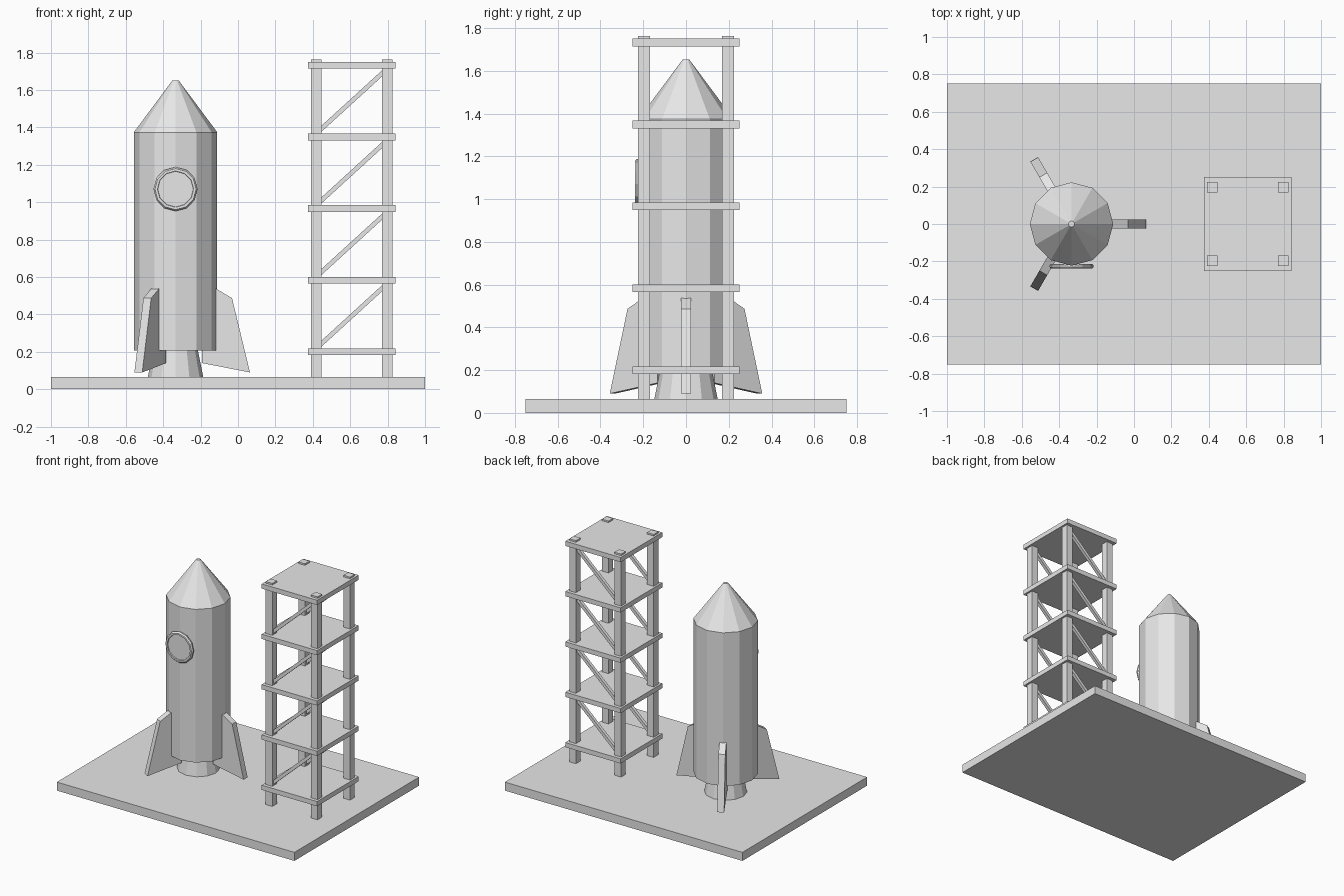
import bpy
import bmesh
import math
from mathutils import Matrix, Vector

cube = bpy.data.objects.get("Cube")
if cube:
    bpy.data.objects.remove(cube, do_unlink=True)

# One plain grey for the whole model
grey = bpy.data.materials.new("plain_grey")
grey.use_nodes = True
colour = (0.8, 0.8, 0.8, 1)
grey.diffuse_color = colour
grey.node_tree.nodes["Principled BSDF"].inputs["Base Color"].default_value = colour

ROCKET_X = -0.334
TOWER_X = 0.608
PAD_TOP = 0.065


def finish(name, bm, matrix=Matrix()):
    bmesh.ops.recalc_face_normals(bm, faces=bm.faces)
    mesh = bpy.data.meshes.new(name)
    bm.to_mesh(mesh)
    bm.free()
    mesh.materials.append(grey)
    obj = bpy.data.objects.new(name, mesh)
    obj.matrix_world = matrix
    bpy.context.collection.objects.link(obj)
    return obj


def box(name, centre, size, tilt=0):
    bm = bmesh.new()
    bmesh.ops.create_cube(bm, size=1)
    bmesh.ops.scale(bm, vec=size, verts=bm.verts)
    return finish(name, bm, Matrix.Translation(centre) @ Matrix.Rotation(tilt, 4, 'Y'))


def lathe(name, profile, matrix, sides=12):
    """Stack of flat-sided rings (radius, height), capped at both ends."""
    bm = bmesh.new()
    rings = []
    for r, h in profile:
        angles = [math.tau * i / sides for i in range(sides)]
        rings.append([bm.verts.new((r * math.cos(a), r * math.sin(a), h)) for a in angles])
    for low, high in zip(rings, rings[1:]):
        for i in range(sides):
            j = (i + 1) % sides
            bm.faces.new((low[i], low[j], high[j], high[i]))
    bm.faces.new(rings[0][::-1])
    bm.faces.new(rings[-1])
    return finish(name, bm, matrix)


# Launch pad
box("launch_pad", (0, 0, PAD_TOP / 2), (2, 1.5, PAD_TOP))

# Rocket hull, nose and nozzle
axis = Matrix.Translation((ROCKET_X, 0, 0))
lathe("rocket_body", [(0.223, 0.208), (0.223, 1.374)], axis)
lathe("nose_cone", [(0.223, 1.374), (0.016, 1.652)], axis)
lathe("engine_nozzle", [(0.148, PAD_TOP), (0.12, 0.208)], axis)

# Round window with a raised rim, facing the front
facing = Matrix.Translation((ROCKET_X, 0, 1.07)) @ Matrix.Rotation(math.pi / 2, 4, 'X')
lathe("window", [(0.11, 0.214), (0.118, 0.22), (0.118, 0.229), (0.11, 0.239),
                 (0.097, 0.239), (0.095, 0.231)], facing)

# Three swept fins
FIN = [(0.141, 0.14), (0.398, 0.09), (0.302, 0.487), (0.222, 0.535), (0.141, 0.583)]
for n in range(3):
    bm = bmesh.new()
    face = bm.faces.new([bm.verts.new((r, -0.024, z)) for r, z in FIN])
    extruded = bmesh.ops.extrude_face_region(bm, geom=[face])["geom"]
    bmesh.ops.translate(bm, vec=(0, 0.048, 0),
                        verts=[v for v in extruded if isinstance(v, bmesh.types.BMVert)])
    finish(f"fin_{n + 1}", bm, axis @ Matrix.Rotation(n * math.tau / 3, 4, 'Z'))

# Tower columns
HALF_X, HALF_Y, TOWER_TOP = 0.19, 0.196, 1.762
for sx in (-1, 1):
    for sy in (-1, 1):
        box("tower_column", (TOWER_X + sx * HALF_X, sy * HALF_Y, (PAD_TOP + TOWER_TOP) / 2),
            (0.056, 0.056, TOWER_TOP - PAD_TOP))

# Tower platforms, with diagonal braces in the front and back of each bay
STEP, THICK = 0.383, 0.036
for level in range(5):
    z = 0.2 + level * STEP
    box("tower_platform", (TOWER_X, 0, z), (0.466, 0.5, THICK))
    if level < 4:
        brace = Vector((2 * HALF_X, 0, STEP - THICK))
        for sy in (-1, 1):
            box("diagonal_brace", (TOWER_X, sy * HALF_Y, z + STEP / 2),
                (brace.length, 0.024, 0.024), -math.atan2(brace.z, brace.x))
